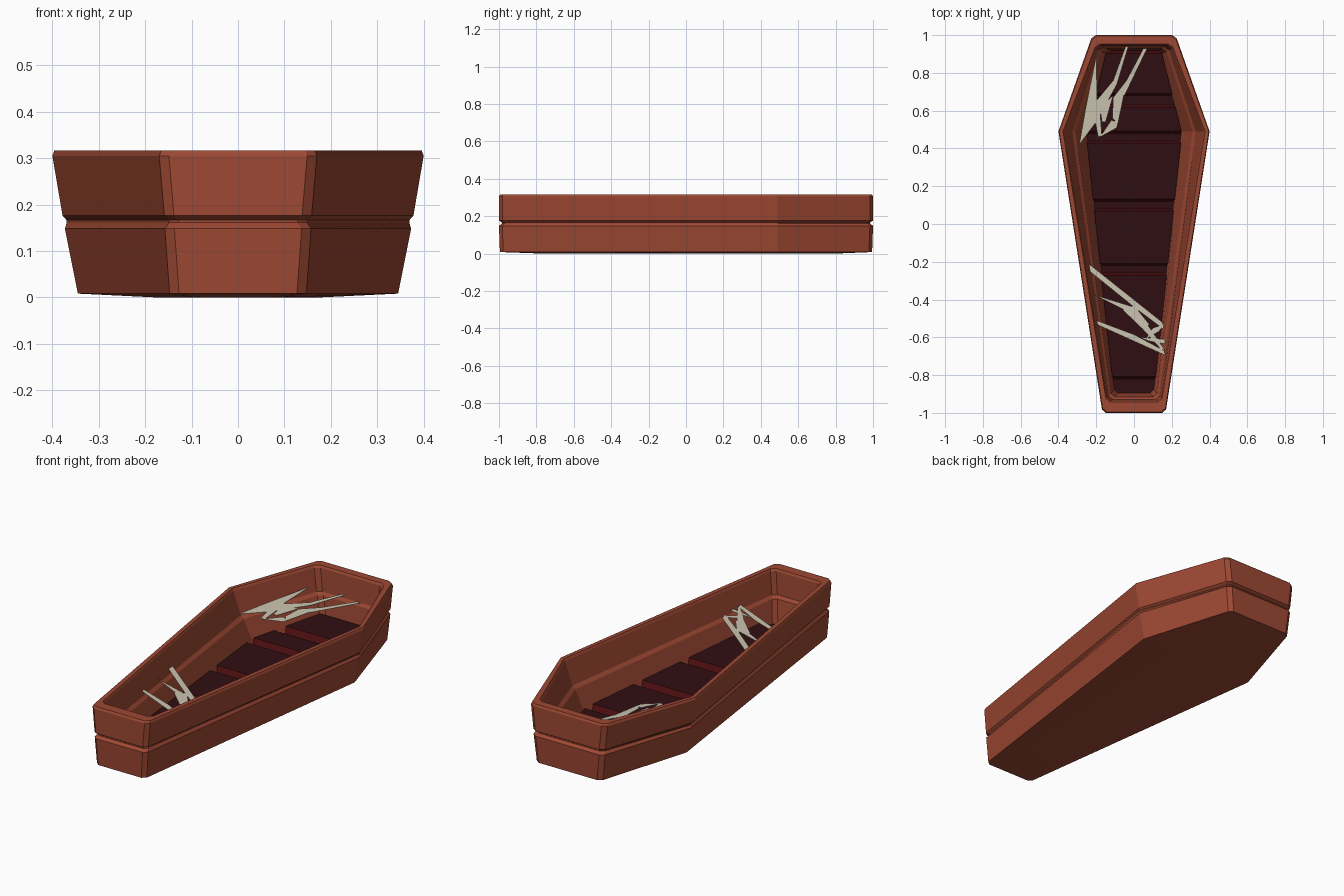
import bpy, bmesh
from mathutils import Vector

if "Cube" in bpy.data.objects:
    bpy.data.objects.remove(bpy.data.objects["Cube"])


def material(name, rgb):
    m = bpy.data.materials.new(name)
    m.diffuse_color = (*rgb, 1)
    m.use_nodes = True
    m.node_tree.nodes["Principled BSDF"].inputs["Base Color"].default_value = m.diffuse_color
    return m


WOOD = material("red_brown_wood", (0.34, 0.065, 0.033))
LINING = material("dark_maroon_lining", (0.030, 0.0045, 0.006))
SEAM = material("deep_red_seam", (0.09, 0.005, 0.006))
SILK = material("pale_web", (0.60, 0.55, 0.44))


def finish(bm, name, mats, recalc=True):
    if recalc:
        bmesh.ops.recalc_face_normals(bm, faces=bm.faces)
    me = bpy.data.meshes.new(name)
    bm.to_mesh(me)
    bm.free()
    for m in mats:
        me.materials.append(m)
    ob = bpy.data.objects.new(name, me)
    bpy.context.collection.objects.link(ob)
    return ob


def outline(wide, head, foot, y_head, y_foot, y_wide=0.49, cut=0.018):
    """Six-sided coffin outline with the four end corners cut off."""
    base = [(foot, y_foot), (wide, y_wide), (head, y_head),
            (-head, y_head), (-wide, y_wide), (-foot, y_foot)]
    pts = []
    for i, p in enumerate(base):
        p = Vector(p)
        if i in (1, 4):
            pts.append(p)
            continue
        for q in (base[i - 1], base[(i + 1) % 6]):
            pts.append(p + (Vector(q) - p).normalized() * cut)
    return pts


# Coffin shell: rings run from the underside, up the outside, over the rim, down inside
rings = [  # z, wide, head, foot, y_head, y_foot
    (0.000, 0.180, 0.120, 0.095, 0.80, -0.77),
    (0.008, 0.345, 0.190, 0.145, 0.995, -0.995),
    (0.148, 0.373, 0.205, 0.155, 1.000, -1.000),
    (0.161, 0.369, 0.195, 0.146, 0.985, -0.985),
    (0.167, 0.370, 0.195, 0.146, 0.985, -0.985),
    (0.176, 0.378, 0.206, 0.156, 1.000, -1.000),
    (0.305, 0.400, 0.220, 0.167, 1.000, -1.000),
    (0.316, 0.396, 0.216, 0.163, 0.994, -0.994),
    (0.316, 0.376, 0.200, 0.146, 0.952, -0.942),
    (0.305, 0.370, 0.194, 0.142, 0.946, -0.936),
    (0.185, 0.327, 0.178, 0.130, 0.940, -0.930),
    (0.170, 0.310, 0.166, 0.120, 0.930, -0.915),
    (0.050, 0.250, 0.140, 0.103, 0.920, -0.895),
]
bm = bmesh.new()
loops = [[bm.verts.new((p.x, p.y, z)) for p in outline(*dims)]
         for z, *dims in rings]
for a, b in zip(loops, loops[1:]):
    n = len(a)
    for i in range(n):
        bm.faces.new((a[i], a[(i + 1) % n], b[(i + 1) % n], b[i]))
bm.faces.new(loops[0][::-1])
floor = bm.faces.new(loops[-1])
floor.material_index = 1
finish(bm, "coffin_shell", [WOOD, LINING])


# Padded floor panels, red on their sloping sides
def half_width(y):
    if y > 0.48:
        return 0.25 - (y - 0.48) / 0.44 * 0.11
    return 0.103 + (y + 0.89) / 1.37 * 0.147


for k, (y0, y1) in enumerate([(0.68, 0.915), (0.48, 0.63), (0.12, 0.44),
                              (-0.22, 0.08), (-0.82, -0.26)]):
    bm = bmesh.new()
    rows = []
    for z, d, side in ((0.05, 0.0, 0.002), (0.085, 0.012, -0.004)):
        a, b = y0 + d, y1 - d
        wa, wb = half_width(a) - side, half_width(b) - side
        rows.append([bm.verts.new(v) for v in
                     ((-wa, a, z), (wa, a, z), (wb, b, z), (-wb, b, z))])
    for i in range(4):
        j = (i + 1) % 4
        bm.faces.new((rows[0][i], rows[0][j], rows[1][j], rows[1][i])).material_index = 1
    bm.faces.new(rows[1])
    bm.faces.new(rows[0][::-1])
    finish(bm, f"floor_panel_{k + 1}", [LINING, SEAM])


# Cobwebs: thin flat strands on a slightly tilted plane
def web(name, strands, z, slope):
    bm = bmesh.new()
    for s in strands:
        top = [bm.verts.new((x, y, z + slope * x)) for x, y in s]
        f = bm.faces.new(top)
        out = bmesh.ops.extrude_face_region(bm, geom=[f])
        for v in out["geom"]:
            if isinstance(v, bmesh.types.BMVert):
                v.co.z -= 0.002
    finish(bm, name, [SILK])


web("head_web", [
    [(-.29, .42), (-.255, .62), (-.20, .89), (-.195, .66), (-.20, .54)],
    [(-.03, .94), (-.045, .94), (-.11, .76), (-.21, .64), (-.20, .54), (-.09, .74)],
    [(.07, .93), (.05, .93), (-.04, .76), (-.11, .67), (-.05, .68)],
    [(-.05, .70), (-.11, .67), (-.115, .56), (-.085, .53)],
    [(-.085, .54), (-.12, .55), (-.18, .46), (-.09, .51)],
    [(-.22, .62), (-.18, .60), (-.17, .47), (-.19, .46)],
    [(-.18, .62), (-.11, .68), (-.15, .54), (-.17, .54)],
], 0.197, -0.11)
web("foot_web", [
    [(-.24, -.21), (-.235, -.25), (0, -.44), (.16, -.56), (.15, -.52)],
    [(-.21, -.375), (-.05, -.455), (0, -.44)],
    [(-.20, -.51), (-.19, -.535), (.165, -.695), (.16, -.67), (0, -.585)],
    [(0, -.43), (-.06, -.455), (.06, -.57), (.08, -.53)],
    [(.05, -.50), (.04, -.55), (.14, -.66), (.165, -.67)],
    [(.03, -.60), (.165, -.61), (.165, -.635), (.08, -.62)],
    [(.165, -.53), (.10, -.55), (.06, -.61), (.13, -.57)],
], 0.208, 0.0)
